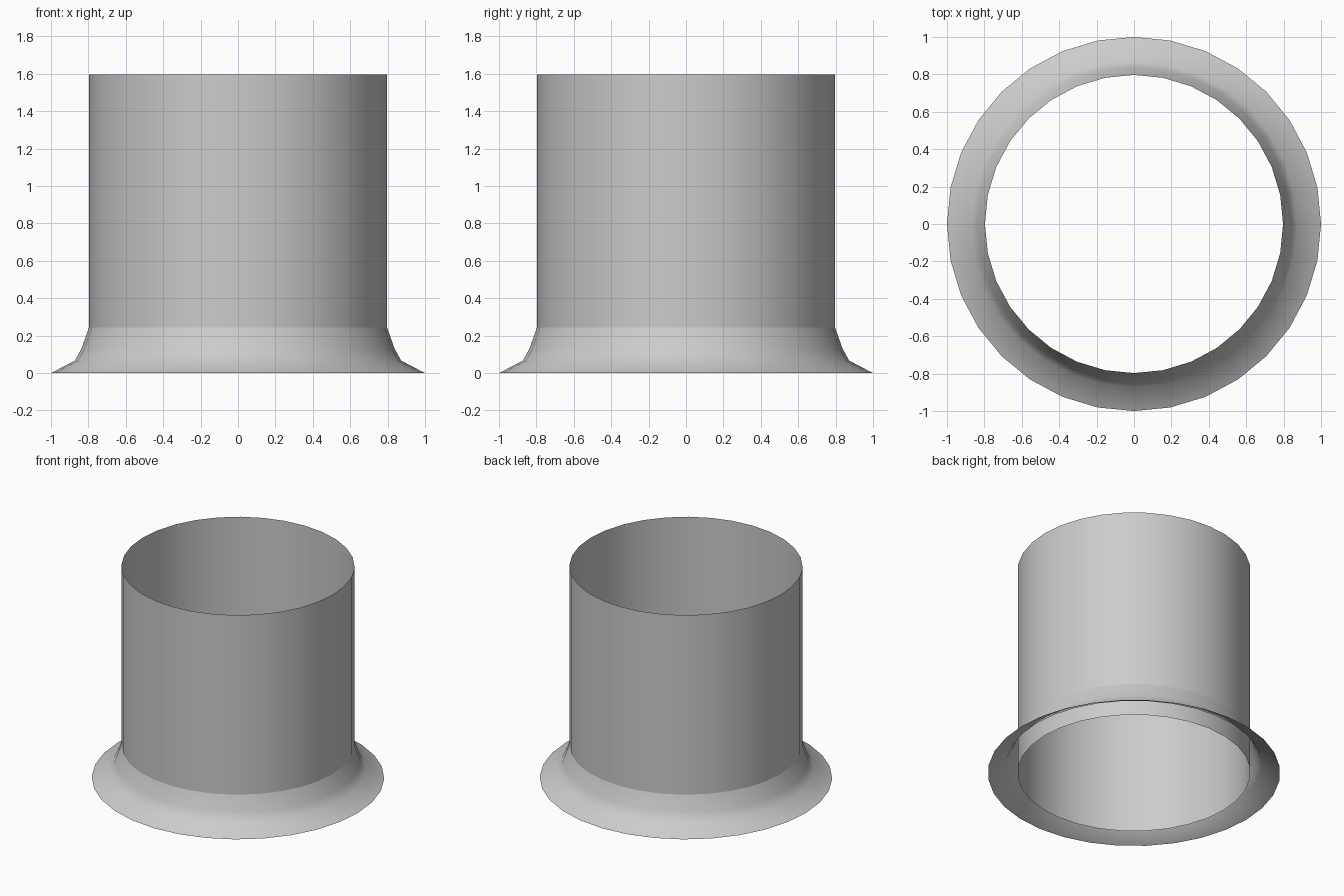
import bpy, bmesh
from math import cos, sin, pi

if "Cube" in bpy.data.objects:
    bpy.data.objects.remove(bpy.data.objects["Cube"])

SIDES = 32


def revolve(name, profile):
    """Spin an (r, z) profile, listed bottom to top, into an open smooth shell."""
    bm = bmesh.new()
    rings = [[bm.verts.new((r * cos(2 * pi * i / SIDES), r * sin(2 * pi * i / SIDES), z))
              for i in range(SIDES)] for r, z in profile]
    for low, high in zip(rings, rings[1:]):
        for i in range(SIDES):
            j = (i + 1) % SIDES
            bm.faces.new((low[i], low[j], high[j], high[i])).smooth = True
    mesh = bpy.data.meshes.new(name)
    bm.to_mesh(mesh)
    bm.free()
    obj = bpy.data.objects.new(name, mesh)
    bpy.context.collection.objects.link(obj)
    return obj


# Straight tube, open at both ends and running down to the ground
revolve("tube", [(0.797, 0.0), (0.797, 1.597)])

# Flared hollow skirt around the foot of the tube
revolve("flared_skirt", [(1.0, 0.0), (0.872, 0.067), (0.838, 0.128), (0.797, 0.243)])
